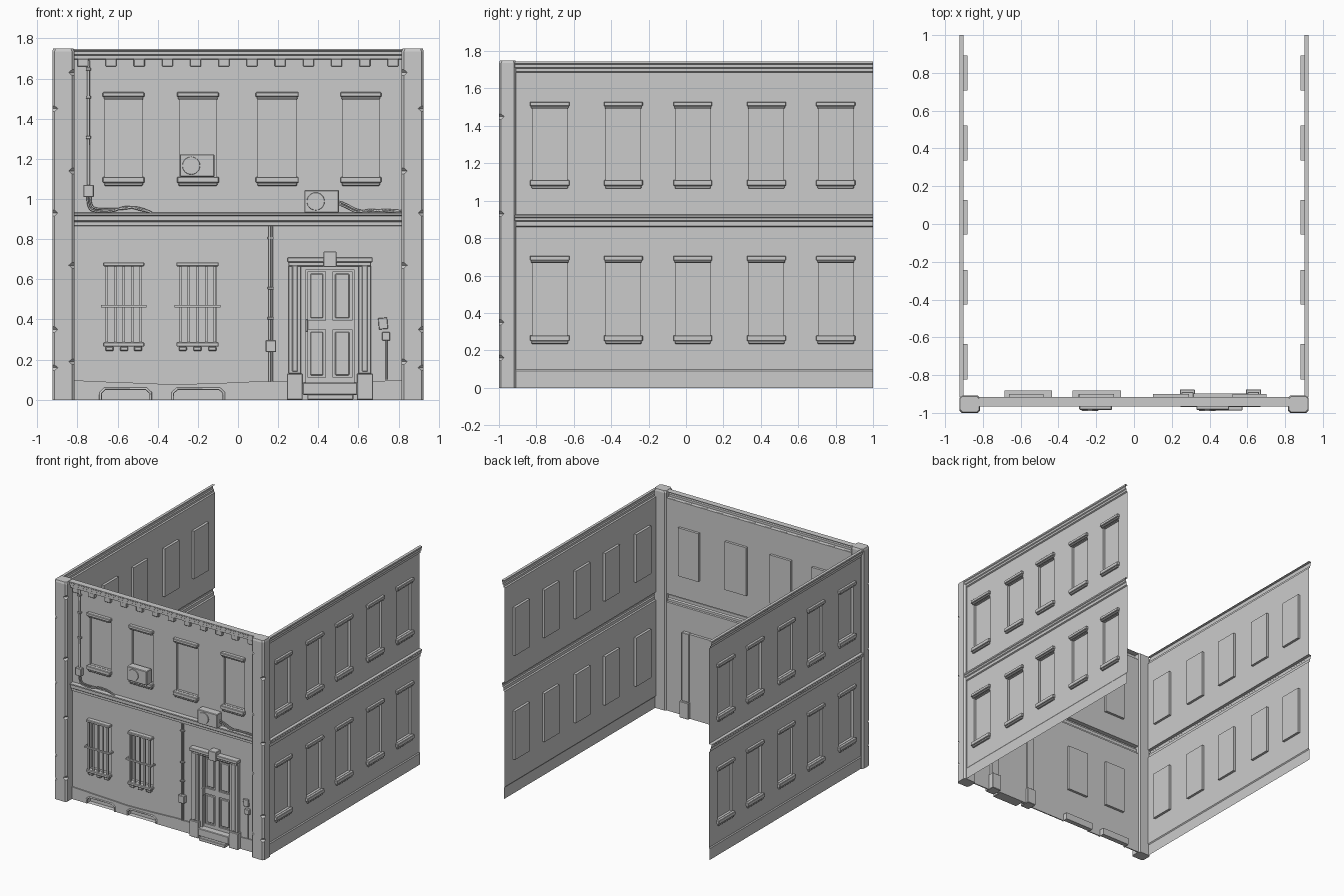
import bpy, bmesh, math
from mathutils import Vector, Matrix

if "Cube" in bpy.data.objects:
    bpy.data.objects.remove(bpy.data.objects["Cube"])

# Local wall coordinates: u along the wall, d outward from its face, z up
def front(u, d, z): return Vector((u, -0.92 - d, z))
def side(u, d, z): return Vector((0.902 + d, u, z))

def finish(bm, name, mirror=False, bevel=0.0, weld=True):
    if weld:
        bmesh.ops.remove_doubles(bm, verts=bm.verts, dist=1e-5)
    me = bpy.data.meshes.new(name)
    bm.to_mesh(me)
    bm.free()
    ob = bpy.data.objects.new(name, me)
    bpy.context.collection.objects.link(ob)
    if bevel:
        m = ob.modifiers.new("bevel", 'BEVEL')
        m.width, m.segments = bevel, 1
    if mirror:
        ob.modifiers.new("mirror", 'MIRROR')
    return ob

def quad(bm, pts):
    bm.faces.new([bm.verts.new(p) for p in pts])

def box(bm, place, u0, u1, d0, d1, z0, z1, tilt=0):
    vs = bmesh.ops.create_cube(bm, size=1)["verts"]
    rot = Matrix.Rotation(tilt, 3, 'Y')
    c = Vector(((u0 + u1) / 2, (d0 + d1) / 2, (z0 + z1) / 2))
    for v in vs:
        p = rot @ Vector((v.co.x * (u1 - u0), v.co.y * (d1 - d0), v.co.z * (z1 - z0)))
        v.co = place(*(c + p))
    bmesh.ops.recalc_face_normals(bm, faces=list({f for v in vs for f in v.link_faces}))

def boxes(name, place, items, mirror=False, bevel=0.0):
    bm = bmesh.new()
    for it in items:
        box(bm, place, *it)
    return finish(bm, name, mirror, bevel, weld=False)

# Sheet wall with recessed openings (u0, u1, z0, z1, depth)
def wall(name, place, u0, u1, z0, z1, openings, mirror=False):
    bm = bmesh.new()
    us = sorted({u0, u1, *[o[0] for o in openings], *[o[1] for o in openings]})
    zs = sorted({z0, z1, *[o[2] for o in openings], *[o[3] for o in openings]})
    for a, b in zip(us, us[1:]):
        for c, e in zip(zs, zs[1:]):
            mu, mz = (a + b) / 2, (c + e) / 2
            if not any(o[0] < mu < o[1] and o[2] < mz < o[3] for o in openings):
                quad(bm, [place(a, 0, c), place(b, 0, c), place(b, 0, e), place(a, 0, e)])
    for a, b, c, e, dep in openings:
        ring = [(a, c), (b, c), (b, e), (a, e)]
        outer = [place(u, 0, z) for u, z in ring]
        inner = [place(u, -dep, z) for u, z in ring]
        for k in range(4):
            n = (k + 1) % 4
            quad(bm, [outer[k], outer[n], inner[n], inner[k]])
        quad(bm, inner)
    return finish(bm, name, mirror)

# Moulding strip: profile of (d, z), bottom to top
def moulding(name, place, u0, u1, prof, mirror=False):
    bm = bmesh.new()
    for (d0, a), (d1, b) in zip(prof, prof[1:]):
        quad(bm, [place(u0, d0, a), place(u1, d0, a), place(u1, d1, b), place(u0, d1, b)])
    return finish(bm, name, mirror)

def tube(name, pts, r, smooth=False, place=front):
    cu = bpy.data.curves.new(name, 'CURVE')
    cu.dimensions = '3D'
    cu.bevel_depth, cu.bevel_resolution, cu.use_fill_caps = r, 1, True
    sp = cu.splines.new('NURBS' if smooth else 'POLY')
    sp.points.add(len(pts) - 1)
    for p, q in zip(sp.points, pts):
        p.co = (*place(*q), 1)
    if smooth:
        sp.use_endpoint_u, sp.order_u, sp.resolution_u = True, 3, 5
    ob = bpy.data.objects.new(name, cu)
    bpy.context.collection.objects.link(ob)
    return ob

def surround(u0, u1, zs, zt, d):   # lintel cap + bed, sill slab + underside
    return [(u0 - .012, u1 + .012, 0, d, zt + .013, zt + .037),
            (u0 - .006, u1 + .006, 0, d * .7, zt, zt + .013),
            (u0 - .012, u1 + .012, 0, d, zs - .03, zs),
            (u0 - .004, u1 + .004, 0, d * .75, zs - .045, zs - .03)]

# ---- Side walls (right one, mirrored to the left) ----
cols = [(-.822, -.635), (-.427, -.243), (-.056, .128), (.337, .522), (.708, .893)]
S0, S1 = -0.915, 1.0
moulding("side_plinth", side, S0, S1, [(.006, 0), (.006, .09), (0, .098)], True)
wall("side_wall_lower", side, S0, S1, .098, .86, [(a, b, .28, .668, .02) for a, b in cols], True)
moulding("side_belt_course", side, S0, S1, [(0, .86), (.01, .865), (.01, .888), (.018, .893),
         (.018, .907), (.023, .912), (.023, .923), (0, .925)], True)
wall("side_wall_upper", side, S0, S1, .925, 1.685, [(a, b, 1.11, 1.492, .02) for a, b in cols], True)
moulding("side_cornice", side, S0, S1, [(0, 1.685), (.01, 1.69), (.01, 1.706), (.017, 1.711),
         (.017, 1.728), (.023, 1.733), (.023, 1.745), (0, 1.745)], True)
boxes("side_window_trim", side, [t for a, b in cols for zs, zt in ((.28, .668), (1.11, 1.492))
      for t in surround(a, b, zs, zt, .023)], True, .003)

# ---- Corner pillars with chipped edges ----
def pillar():
    bm = bmesh.new()
    x0, x1, y0, y1 = .815, .925, -1.0, -.908
    corners = [(x0, y0, 1, 1), (x1, y0, -1, 1), (x1, y1, -1, -1), (x0, y1, 1, -1)]
    chips = [(.16, 1), (.19, 0), (.35, 1), (.67, 0), (.93, 1), (1.14, 0), (1.45, 1), (1.63, 0)]
    levels = [(0, -1)]
    for z, k in chips:
        levels += [(z - .015, -1), (z, k), (z + .014, -1)]
    levels = sorted(levels + [(1.735, -1), (1.75, 9)])
    rings = []
    for z, chip in levels:
        s = .005 if chip == 9 else 0
        ring = []
        for k, (x, y, sx, sy) in enumerate(corners):
            c = .028 if k == chip else .012
            p = [(x + sx * s, y + sy * (c + s)), (x + sx * (c + s), y + sy * s)]
            ring += [bm.verts.new((*q, z)) for q in (p if k in (0, 2) else p[::-1])]
        rings.append(ring)
    for a, b in zip(rings, rings[1:]):
        for i in range(8):
            j = (i + 1) % 8
            bm.faces.new((a[i], a[j], b[j], b[i]))
    bm.faces.new(rings[-1])
    bm.faces.new(rings[0][::-1])
    bmesh.ops.recalc_face_normals(bm, faces=bm.faces)
    return finish(bm, "corner_pillar", True)
pillar()

# ---- Front wall ----
F = .82
low = [(-.66, -.478), (-.295, -.108)]
up = [(-.662, -.478), (-.292, -.107), (.1, .29), (.522, .702)]
base = [(-.685, -.435), (-.325, -.07)]
wall("front_wall_lower", front, -F, F, 0, .865,
     [(a, b, .287, .665, .02) for a, b in low] + [(a, b, 0, .055, .038) for a, b in base]
     + [(.315, .6, 0, .672, .022)])
moulding("front_belt_course", front, -F, F, [(0, .865), (.014, .867), (.014, .885), (.024, .892),
         (.024, .915), (.034, .92), (.034, .93), (0, .932)])
wall("front_wall_upper", front, -F, F, .932, 1.695, [(a, b, 1.11, 1.495, .02) for a, b in up])
moulding("front_cornice", front, -F, F, [(0, 1.695), (.03, 1.697), (.03, 1.715), (.038, 1.72),
         (.038, 1.735), (.045, 1.74), (.045, 1.748), (-.004, 1.748)])
boxes("cornice_dentils", front, [(-.8 + .1404 * i, -.745 + .1404 * i, 0, .026, 1.66, 1.697)
      for i in range(12)], bevel=.003)
boxes("upper_window_trim", front, [t for a, b in up for t in surround(a, b, 1.11, 1.495, .032)], bevel=.004)

# ---- Barred lower windows ----
trim, bars = [], []
for a, b in low:
    trim += [(a - .012, b + .012, 0, .04, .665, .685), (a - .012, b + .012, 0, .04, .265, .287)]
    trim += [(a + t, a + t + .04, 0, .03, .243, .265) for t in (0, .073, b - a - .04)]
    bars += [(a + t * (b - a) - .006, a + t * (b - a) + .006, .022, .034, .287, .665)
             for t in (.04, .27, .5, .73, .96)]
    bars += [(a - .022, b + .022, .032, .045, .46, .472)]
    bars += [(u - .006, u + .006, 0, .04, .46, .472) for u in (a - .016, b + .016)]
boxes("lower_window_trim", front, trim, bevel=.004)
boxes("window_bars", front, bars)

# ---- Worn plinth with basement openings ----
def plinth(name, pts):
    bm = bmesh.new()
    f = bm.faces.new([bm.verts.new(front(u, 0, z)) for u, z in pts])
    g = bmesh.ops.extrude_face_region(bm, geom=[f])["geom"]
    bmesh.ops.translate(bm, vec=(0, -.009, 0), verts=[v for v in g if isinstance(v, bmesh.types.BMVert)])
    bmesh.ops.recalc_face_normals(bm, faces=bm.faces)
    return finish(bm, name)

def arch(a, b): return [(a, 0), (a, .035), (a + .022, .055), (b - .022, .055), (b, .035), (b, 0)]
plinth("front_plinth_left", [(-F, 0)] + arch(*base[0]) + arch(*base[1]) + [(.25, 0), (.25, .09),
       (.1, .092), (-.05, .085), (-.2, .08), (-.33, .077), (-.5, .084), (-.66, .09), (-F, .097)])
plinth("front_plinth_right", [(.665, 0), (F, 0), (F, .1), (.76, .096), (.665, .092)])
for a, b in base:
    tube("basement_window_frame", [(u, .008, z) for u, z in arch(a, b)], .007)

# ---- Doorway ----
boxes("door_surround", front, [
    (.252, .315, -.03, .03, .13, .675), (.6, .663, -.03, .03, .13, .675),     # pilasters
    (.27, .297, .03, .036, .14, .67), (.618, .645, .03, .036, .14, .67),
    (.243, .322, -.045, .042, 0, .13), (.593, .672, -.045, .042, 0, .13),     # bases
    (.245, .67, 0, .05, .685, .71), (.252, .663, 0, .035, .665, .686),        # lintel
    (.425, .49, 0, .06, .662, .738)], bevel=.005)                             # keystone
boxes("door_frame", front, [(.315, .338, -.022, .012, .08, .665), (.577, .6, -.022, .012, .08, .665),
      (.338, .577, -.022, .012, .65, .665)])
boxes("door_steps", front, [(.322, .593, -.022, .045, .025, .085), (.345, .575, -.022, .068, 0, .027)], bevel=.004)
boxes("door_leaf", front, [(.338, .348, -.022, -.008, .085, .65), (.567, .577, -.022, -.008, .085, .65),
      (.436, .472, -.022, -.008, .085, .65), (.348, .567, -.022, -.008, .64, .65),
      (.348, .567, -.022, -.008, .35, .395), (.348, .567, -.022, -.008, .085, .11)])
boxes("door_panels", front, [(a + .012, b - .012, -.022, -.012, c + .012, e - .012)
      for a, b in ((.348, .436), (.472, .567)) for c, e in ((.11, .35), (.395, .64))], bevel=.004)
boxes("door_handle", front, [(.335, .348, -.01, .02, .34, .4)], bevel=.003)

# ---- Air conditioners ----
for u, z in ((-.29, 1.11), (.33, .932)):
    boxes("air_conditioner", front, [(u, u + .173, 0, .064, z, z + .112)], bevel=.004)
    bm = bmesh.new()
    bmesh.ops.create_cone(bm, cap_ends=True, segments=24, radius1=.045, radius2=.043, depth=.008,
        matrix=Matrix.Translation(front(u + .057, .066, z + .056)) @ Matrix.Rotation(math.pi / 2, 4, 'X'))
    finish(bm, "fan_grille")

# ---- Pipes, cables and boxes ----
tube("upper_pipe", [(-.745, .012, 1.69), (-.745, .012, 1.06)], .008)
tube("lower_pipe", [(.157, .012, .866), (.157, .012, .09)], .006)
tube("lower_pipe_thin", [(.17, .01, .866), (.17, .01, .09)], .004)
tube("meter_pipe", [(.74, .01, .3), (.74, .01, .1)], .005)
boxes("pipe_clips", front, [(-.758, -.732, 0, .022, z, z + .014) for z in (1.3, 1.5, 1.64)]
      + [(.147, .178, 0, .02, z, z + .012) for z in (.4, .55, .8)], bevel=.002)
boxes("junction_boxes", front, [(-.77, -.718, 0, .035, 1.01, 1.07), (.138, .19, 0, .035, .237, .297),
      (.717, .758, 0, .025, .295, .337)], bevel=.003)
boxes("tilted_panel", front, [(.7, .745, 0, .015, .352, .408, math.radians(-5))], bevel=.002)
for s in (0, .014):
    tube("left_cable", [(-.75 + s, .014, 1.02), (-.75 + s, .014, .95 + s), (-.7, .016, .935 + s),
         (-.63, .016, .935 + s), (-.56, .016, .965 - s), (-.5, .018, .95 + s), (-.43, .018, .932)], .005, True)
    tube("right_cable", [(.5, .03, .975 + s), (.54, .02, .96 + s), (.59, .018, .93 + s),
         (.66, .018, .95 - s), (.73, .018, .935 + s), (.82, .018, .94)], .005, True)
